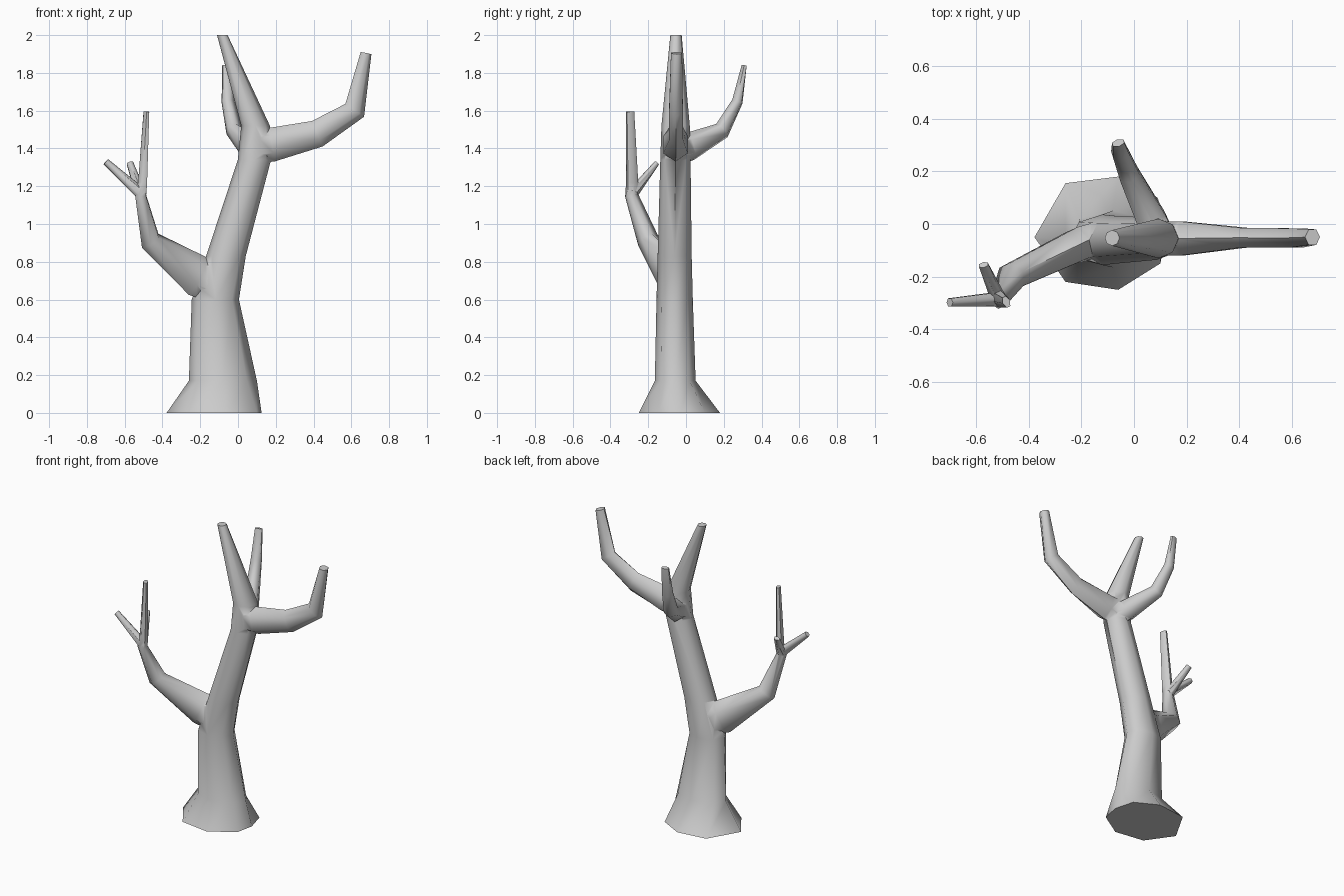
import bpy, bmesh, math
from mathutils import Vector

if "Cube" in bpy.data.objects:
    bpy.data.objects.remove(bpy.data.objects["Cube"])

Z = Vector((0, 0, 1))


def ring(c, n, side, ru, rv, count):
    """Elliptical ring of points: rv along side, ru across it, facing n."""
    u = side.cross(n).normalized()
    v = n.cross(u).normalized()
    return [c + u * ru * math.cos(2 * math.pi * i / count)
            + v * rv * math.sin(2 * math.pi * i / count) for i in range(count)]


def loft(name, rings):
    """Skin a list of equal rings and cap both ends."""
    bm = bmesh.new()
    vs = [[bm.verts.new(p) for p in r] for r in rings]
    n = len(vs[0])
    for a, b in zip(vs, vs[1:]):
        for i in range(n):
            j = (i + 1) % n
            bm.faces.new((a[i], a[j], b[j], b[i]))
    bm.faces.new(vs[0][::-1])
    bm.faces.new(vs[-1])
    bmesh.ops.recalc_face_normals(bm, faces=bm.faces)
    me = bpy.data.meshes.new(name)
    bm.to_mesh(me)
    bm.free()
    ob = bpy.data.objects.new(name, me)
    bpy.context.collection.objects.link(ob)
    return ob


def branch(name, path, side, count=6):
    """Tapered branch along (x, y, z, r_up, r_side) stations with mitred bends."""
    pts = [Vector(p[:3]) for p in path]
    dirs = [(b - a).normalized() for a, b in zip(pts, pts[1:])]
    rings = []
    for i, p in enumerate(path):
        n = (dirs[max(i - 1, 0)] + dirs[min(i, len(dirs) - 1)]).normalized()
        rings.append(ring(pts[i], n, Vector(side), p[3], p[4], count))
    return loft(name, rings)


# trunk: irregular flared foot, then level rings up to the cut top
foot = [(.125, -.03), (.09, .1), (-.06, .18), (-.26, .155),
        (-.378, -.05), (-.26, -.22), (-.06, -.25), (.1, -.15)]
stations = [(-.08, -.057, .17, .18, .108), (-.12, -.06, .6, .125, .096),
            (-.064, -.06, .83, .105, .09), (.087, -.056, 1.34, .088, .08),
            (.093, -.055, 1.52, .076, .075), (-.083, -.053, 2.0, .028, .03)]
trunk = loft("tree", [[Vector((x, y, 0)) for x, y in foot]] + [
    ring(Vector(s[:3]), Z, Vector((0, 1, 0)), s[3], s[4], 8) for s in stations])

# branches and twigs
parts = [
    branch("right_branch", [(.12, -.055, 1.415, .09, .075), (.18, -.055, 1.42, .09, .075),
                            (.42, -.052, 1.478, .073, .043), (.618, -.053, 1.602, .06, .042),
                            (.678, -.05, 1.905, .029, .034)], (0, 1, 0)),
    branch("back_branch", [(.085, -.04, 1.4, .082, .075), (.065, .02, 1.41, .075, .065),
                           (-.02, .19, 1.495, .047, .045), (-.053, .272, 1.648, .03, .036),
                           (-.06, .308, 1.84, .014, .026)], (1, .3, 0)),
    branch("left_branch", [(-.14, -.06, .7, .11, .075), (-.215, -.08, .725, .112, .072),
                           (-.465, -.2, .912, .06, .058), (-.515, -.287, 1.15, .032, .037),
                           (-.505, -.285, 1.22, .026, .034),
                           (-.485, -.296, 1.595, .015, .024)], (-.4, .9, 0)),
    branch("outer_twig", [(-.505, -.285, 1.155, .032, .032),
                          (-.7, -.298, 1.33, .018, .018)], (0, 1, 0)),
    branch("rear_twig", [(-.517, -.28, 1.165, .03, .03),
                         (-.572, -.155, 1.322, .014, .02)], (1, 0, 0)),
]

# grow everything into one skin
bpy.context.view_layer.objects.active = trunk
for ob in parts:
    mod = trunk.modifiers.new("join", 'BOOLEAN')
    mod.operation = 'UNION'
    mod.solver = 'EXACT'
    mod.object = ob
    bpy.ops.object.modifier_apply(modifier=mod.name)
    bpy.data.objects.remove(ob, do_unlink=True)

bpy.ops.object.select_all(action='DESELECT')
trunk.select_set(True)
bpy.ops.object.shade_smooth_by_angle(angle=math.radians(65))
